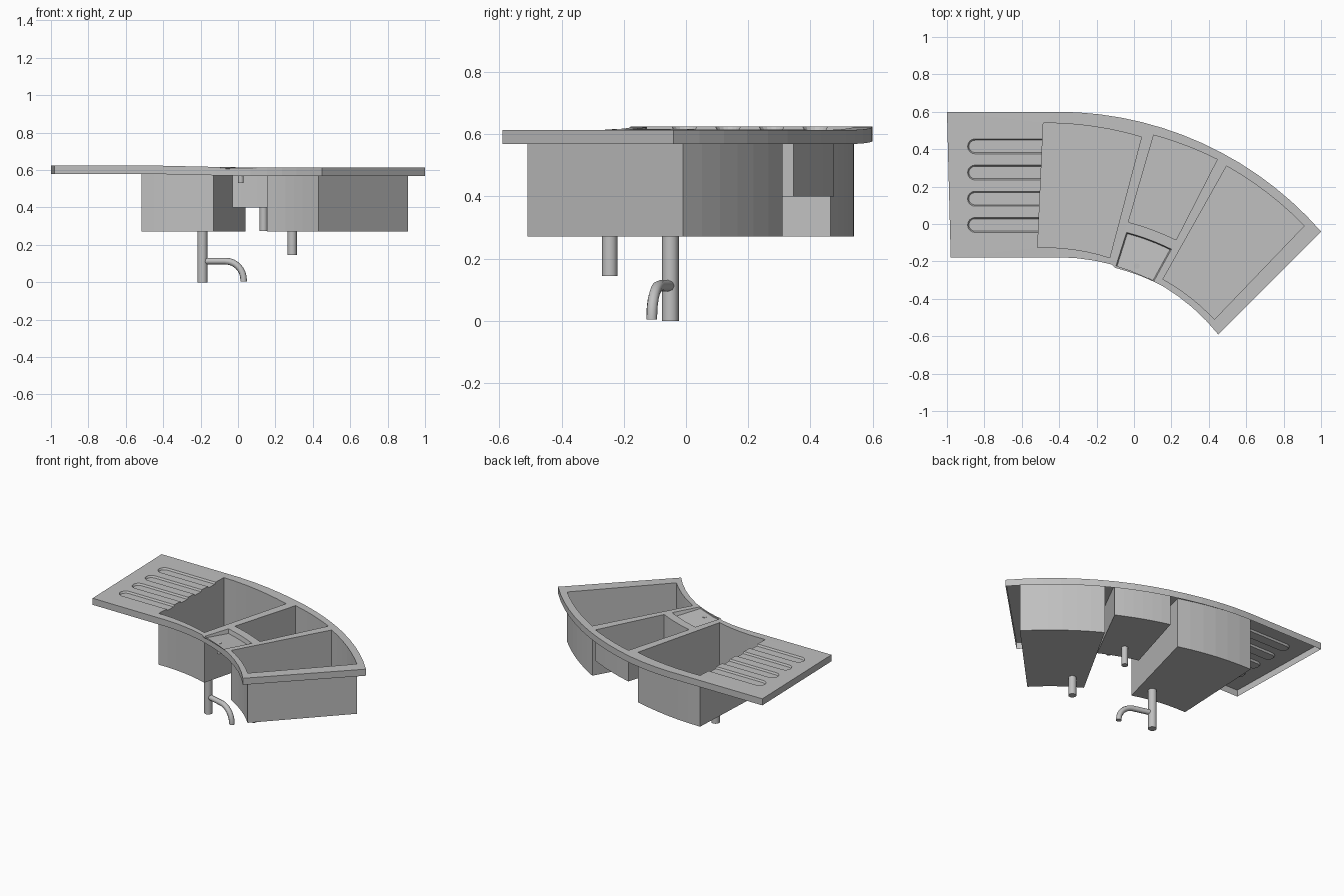
import bpy, bmesh, math
from mathutils import Vector

cube = bpy.data.objects.get("Cube")
if cube:
    bpy.data.objects.remove(cube)

STEEL = bpy.data.materials.new("brushed steel grey")
STEEL.use_nodes = True
COLOUR = (0.527, 0.527, 0.527, 1)
STEEL.diffuse_color = COLOUR
STEEL.node_tree.nodes["Principled BSDF"].inputs["Base Color"].default_value = COLOUR

CENTRE = Vector((-0.41, -1.273))   # shared centre of all curved edges
SKIRT = 0.045
GROOVE_DEPTH = 0.012


def deck_z(x):
    """Deck height: the drainer sits slightly higher than the bowls."""
    return 0.614 + 0.01 * min(1, max(0, -x / 0.45))


def arc(p, q, n=6):
    """Points from p to q, curving about the shared centre."""
    a, b = Vector(p) - CENTRE, Vector(q) - CENTRE
    ta, tb = math.atan2(a.y, a.x), math.atan2(b.y, b.x)
    pts = []
    for i in range(n + 1):
        t = i / n
        ang, r = ta + (tb - ta) * t, a.length + (b.length - a.length) * t
        pts.append((CENTRE.x + r * math.cos(ang), CENTRE.y + r * math.sin(ang)))
    return pts


def on_deck(pts, drop=0):
    return [(x, y, deck_z(x) - drop) for x, y in pts]


def finish(name, bm):
    bmesh.ops.recalc_face_normals(bm, faces=bm.faces)
    me = bpy.data.meshes.new(name)
    bm.to_mesh(me)
    bm.free()
    me.materials.append(STEEL)
    ob = bpy.data.objects.new(name, me)
    bpy.context.collection.objects.link(ob)
    return ob


def loft(name, top, bottom, closed=True, floor=True):
    """Wall strip between two loops, with an optional floor."""
    bm = bmesh.new()
    a = [bm.verts.new(p) for p in top]
    b = [bm.verts.new(p) for p in bottom]
    n = len(a)
    for i in range(n if closed else n - 1):
        j = (i + 1) % n
        bm.faces.new((a[i], a[j], b[j], b[i]))
    if floor:
        bm.faces.new(b)
    return finish(name, bm)


def pipe(name, x, y, radius, low, high):
    bpy.ops.mesh.primitive_cylinder_add(vertices=12, radius=radius, depth=high - low,
                                        location=(x, y, (low + high) / 2))
    ob = bpy.context.object
    ob.name = name
    ob.data.materials.append(STEEL)
    bpy.ops.object.shade_smooth_by_angle(angle=math.radians(40))


def quad(back_left, back_right, front_right, front_left):
    """Ring segment with curved back and front edges."""
    return arc(back_left, back_right) + arc(front_right, front_left)


# Plan outlines
outline = [(-1, 0.6)] + arc((-0.41, 0.6), (1, -0.04), 14) \
    + arc((0.45, -0.59), (-0.41, -0.178), 10) + [(-0.98, -0.178)]
large_left = quad((-0.485, 0.54), (0.04, 0.465), (-0.13, -0.18), (-0.515, -0.125))
middle = quad((0.105, 0.475), (0.445, 0.345), (0.225, -0.085), (-0.03, 0.01))
large_right = quad((0.495, 0.31), (0.91, -0.01), (0.43, -0.51), (0.155, -0.295))
tray = quad((-0.04, -0.045), (0.2, -0.135), (0.105, -0.308), (-0.1, -0.235))


def mouth_x(y):
    """Left edge of the left bowl, where the grooves open."""
    return -0.515 + 0.03 * (y + 0.125) / 0.665


def groove_path(yc, r):
    """U-shaped groove from its lower mouth corner round to its upper one."""
    pts = [(mouth_x(yc - r), yc - r)]
    for i in range(9):
        t = -math.pi / 2 - math.pi * i / 8
        pts.append((-0.85 + r * math.cos(t), yc + r * math.sin(t)))
    return pts + [(mouth_x(yc + r), yc + r)]


# Drainer grooves, open to the left bowl
left_hole = list(large_left)
left_rim = on_deck(large_left)
for k in range(4):
    yc = -0.005 + 0.14 * k
    rim, bed = groove_path(yc, 0.04), groove_path(yc, 0.033)
    loft("drainer_groove_%d" % (k + 1), on_deck(rim),
         on_deck(bed, GROOVE_DEPTH), closed=False)
    left_hole += rim
    left_rim += on_deck(rim[:1]) + on_deck([bed[0], bed[-1]], GROOVE_DEPTH) + on_deck(rim[-1:])

# Deck sheet with openings
bm = bmesh.new()
for loop in (outline, left_hole, middle, large_right, tray):
    vs = [bm.verts.new((x, y, 0)) for x, y in loop]
    for i, v in enumerate(vs):
        bm.edges.new((v, vs[(i + 1) % len(vs)]))
bmesh.ops.triangle_fill(bm, use_beauty=True, use_dissolve=False,
                        edges=bm.edges[:], normal=(0, 0, 1))
for v in bm.verts:
    v.co.z = deck_z(v.co.x)
finish("deck", bm)

# Folded edge around the deck
loft("deck_skirt", on_deck(outline), on_deck(outline, SKIRT), floor=False)

# Bowls
for name, rim, z in (("left_bowl", left_rim, 0.272),
                     ("middle_bowl", on_deck(middle), 0.4),
                     ("right_bowl", on_deck(large_right), 0.272)):
    loft(name, rim, [(p[0], p[1], z) for p in rim])

# Shallow tray whose floor falls towards the back
mid = sum((Vector(p) for p in tray), Vector((0, 0))) / len(tray)
bed = []
for p in tray:
    q = mid + (Vector(p) - mid) * 0.95
    fall = ((q - CENTRE).length - 1.09) / 0.2
    bed.append((q.x, q.y, deck_z(q.x) - 0.008 - 0.022 * fall))
loft("tray", on_deck(tray), bed)

# Drain pipes
pipe("left_drain", -0.19, -0.05, 0.027, 0, 0.274)
pipe("right_drain", 0.29, -0.245, 0.025, 0.145, 0.274)
pipe("middle_drain", 0.137, 0.075, 0.021, 0.275, 0.402)
pipe("tray_drain", 0.015, -0.225, 0.015, 0.53, 0.603)

# Curved side outlet on the left drain
start, heading, bend = Vector((-0.19, -0.05, 0.113)), Vector((0.965, -0.263, 0)), 0.1
path = [start]
for i in range(9):
    t = math.pi / 2 * i / 8
    path.append(start + heading * (0.128 + bend * math.sin(t))
                - Vector((0, 0, bend * (1 - math.cos(t)))))
path.append(path[-1] - Vector((0, 0, 0.008)))
curve = bpy.data.curves.new("overflow_outlet", 'CURVE')
curve.dimensions = '3D'
curve.bevel_depth = 0.018
curve.bevel_resolution = 2
curve.use_fill_caps = True
spline = curve.splines.new('POLY')
spline.points.add(len(path) - 1)
for pt, co in zip(spline.points, path):
    pt.co = (*co, 1)
curve.materials.append(STEEL)
bpy.context.collection.objects.link(bpy.data.objects.new("overflow_outlet", curve))
